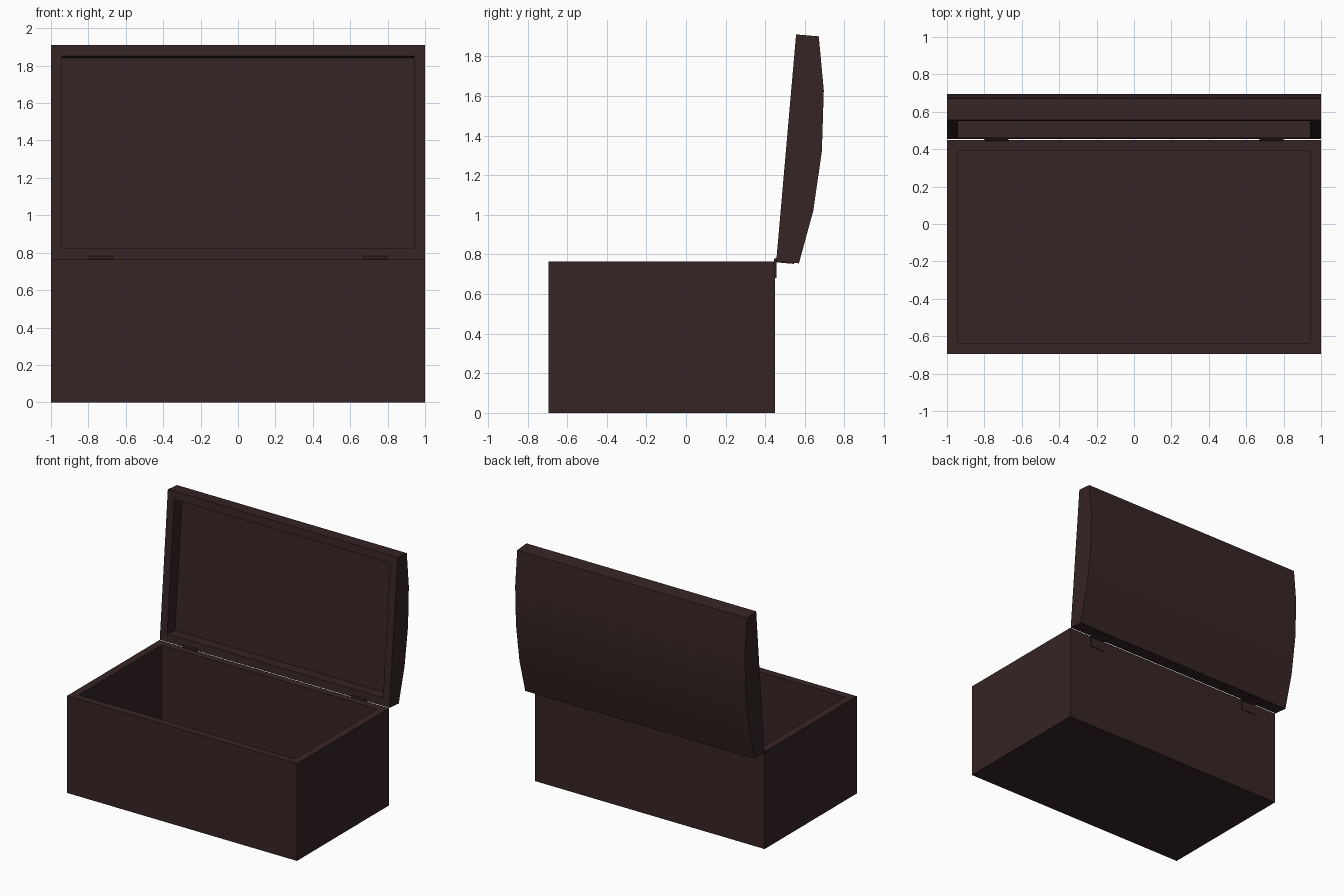
import bpy, bmesh, math
from mathutils import Vector, Matrix

if "Cube" in bpy.data.objects:
    bpy.data.objects.remove(bpy.data.objects["Cube"])

wood = bpy.data.materials.new("dark wood")
wood.diffuse_color = (0.038, 0.0178, 0.0178, 1)
wood.use_nodes = True
wood.node_tree.nodes["Principled BSDF"].inputs["Base Color"].default_value = wood.diffuse_color

TILT = math.radians(5)
HINGE = Matrix.Translation((0, 0.4555, 0.765)) @ Matrix.Rotation(-TILT, 4, 'X')
WALL = 0.06


def finish(name, bm, matrix=Matrix.Identity(4), smooth=False):
    bmesh.ops.recalc_face_normals(bm, faces=bm.faces)
    bm.transform(matrix)
    mesh = bpy.data.meshes.new(name)
    bm.to_mesh(mesh)
    bm.free()
    mesh.materials.append(wood)
    obj = bpy.data.objects.new(name, mesh)
    bpy.context.collection.objects.link(obj)
    if smooth:
        bpy.ops.object.select_all(action='DESELECT')
        obj.select_set(True)
        bpy.context.view_layer.objects.active = obj
        bpy.ops.object.shade_smooth_by_angle(angle=math.radians(30))
    return obj


def prism(points, x0, x1):
    """Closed (y, z) profile extruded along x."""
    bm = bmesh.new()
    rows = [[bm.verts.new((x, y, z)) for y, z in points] for x in (x0, x1)]
    n = len(points)
    bm.faces.new(rows[0])
    bm.faces.new(rows[1][::-1])
    for i in range(n):
        j = (i + 1) % n
        bm.faces.new((rows[0][i], rows[1][i], rows[1][j], rows[0][j]))
    bmesh.ops.recalc_face_normals(bm, faces=bm.faces)
    bm.normal_update()
    return bm


def hollow(bm, direction, depth):
    """Inset the face looking along direction and sink it."""
    d = Vector(direction)
    face = max(bm.faces, key=lambda f: f.normal.dot(d))
    bmesh.ops.inset_region(bm, faces=[face], thickness=WALL, use_even_offset=True)
    new = bmesh.ops.extrude_discrete_faces(bm, faces=[face])['faces']
    bmesh.ops.translate(bm, verts=new[0].verts[:], vec=-d * depth)


def rect(y0, y1, z0, z1):
    return [(y0, z0), (y1, z0), (y1, z1), (y0, z1)]


# Open box
box = prism(rect(-0.695, 0.45, 0, 0.765), -1, 1)
hollow(box, (0, 0, 1), 0.765 - WALL)
finish("chest_box", box)

# Lid with shallow arched back, built upright then tilted about the hinge
lid = prism([(0, 0), (0.115, 0), (0.164, 0.27), (0.181, 0.575),
             (0.164, 0.88), (0.115, 1.15), (0, 1.15)], -1, 1)
hollow(lid, (0, -1, 0), 0.1)
finish("chest_lid", lid, HINGE, smooth=True)

# Two hinges: leaf on the box, leaf on the lid, and pin
for side, x0, x1 in (("left", -0.80, -0.67), ("right", 0.67, 0.80)):
    finish(side + "_hinge_box_leaf", prism(rect(0.448, 0.456, 0.68, 0.77), x0, x1))
    finish(side + "_hinge_lid_leaf", prism(rect(0, 0.09, -0.005, 0.003), x0, x1), HINGE)
    pin = [(0.455 + 0.012 * math.cos(a * math.tau / 8),
            0.77 + 0.012 * math.sin(a * math.tau / 8)) for a in range(8)]
    finish(side + "_hinge_pin", prism(pin, x0, x1), smooth=True)
